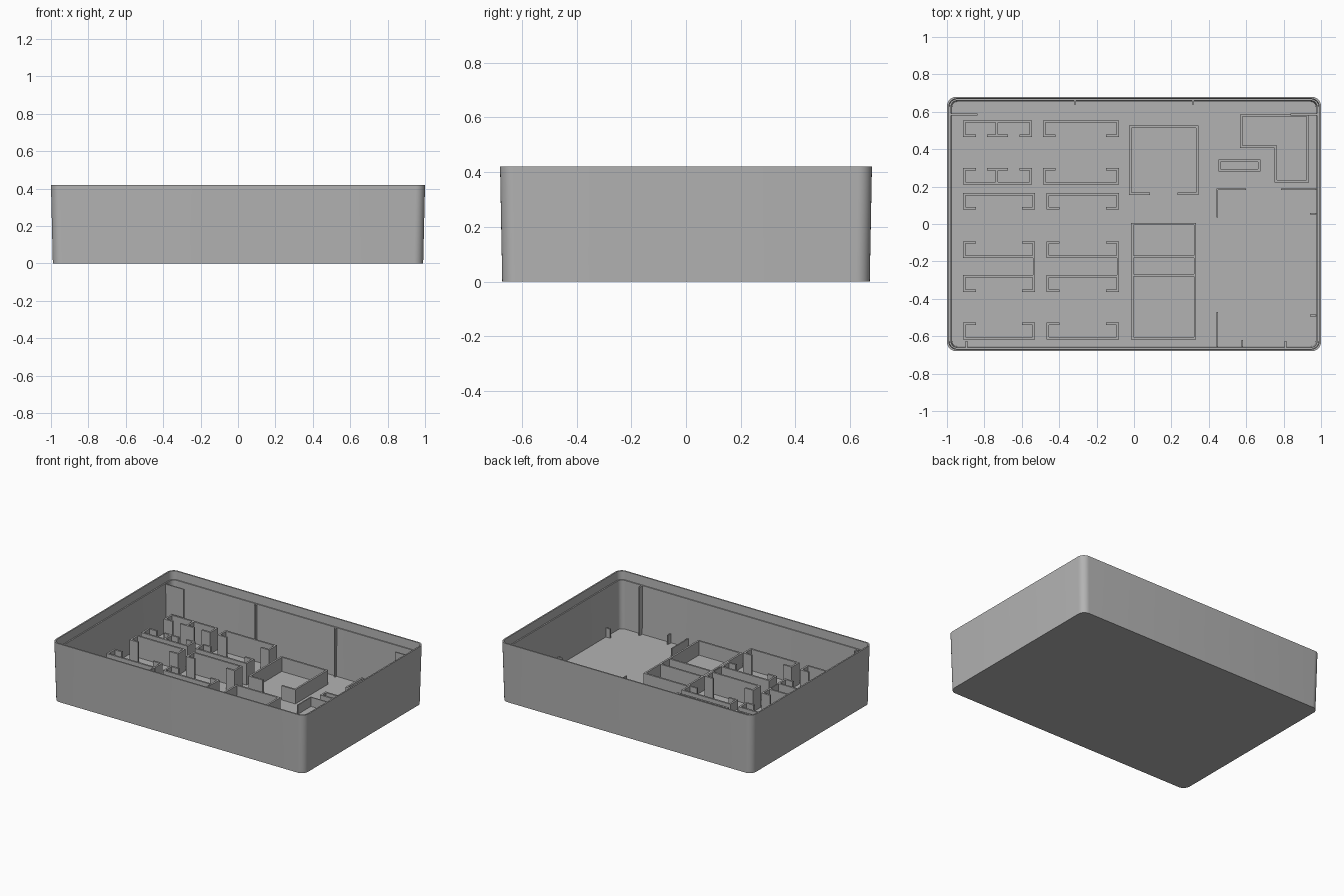
import bpy, bmesh, math

cube = bpy.data.objects.get("Cube")
if cube:
    bpy.data.objects.remove(cube, do_unlink=True)

grey = bpy.data.materials.new("plain grey")
grey.use_nodes = True
COLOUR = (0.45, 0.45, 0.45, 1)
grey.diffuse_color = COLOUR
grey.node_tree.nodes["Principled BSDF"].inputs["Base Color"].default_value = COLOUR

FLOOR = 0.015   # floor thickness
T = 0.013       # divider thickness
LEDGE = 0.36    # height of the lid seat
TALL, MID, LOW, STUB = 0.168, 0.116, 0.1, 0.08


def finish(bm, name):
    bmesh.ops.recalc_face_normals(bm, faces=bm.faces)
    mesh = bpy.data.meshes.new(name)
    bm.to_mesh(mesh)
    bm.free()
    mesh.materials.append(grey)
    obj = bpy.data.objects.new(name, mesh)
    bpy.context.collection.objects.link(obj)
    return obj


def rounded_loop(bm, hx, hy, r, z, steps=8):
    verts = []
    for i, (sx, sy) in enumerate([(1, 1), (-1, 1), (-1, -1), (1, -1)]):
        for k in range(steps + 1):
            a = (i + k / steps) * math.pi / 2
            verts.append(bm.verts.new((sx * (hx - r) + r * math.cos(a),
                                       sy * (hy - r) + r * math.sin(a), z)))
    return verts


def box(bm, x0, x1, y0, y1, top):
    r = bmesh.ops.create_cube(bm, size=1)
    for v in r["verts"]:
        v.co.x = x1 if v.co.x > 0 else x0
        v.co.y = y1 if v.co.y > 0 else y0
        v.co.z = top if v.co.z > 0 else FLOOR / 2


def path(bm, points, top, t=T):
    """Axis-aligned wall following the points."""
    h = t / 2
    for (ax, ay), (bx, by) in zip(points, points[1:]):
        box(bm, min(ax, bx) - h, max(ax, bx) + h,
            min(ay, by) - h, max(ay, by) + h, top)


def ring(bm, x0, x1, y0, y1, top):
    path(bm, [(x0, y0), (x1, y0), (x1, y1), (x0, y1), (x0, y0)], top)


# Tapered tray: outside, rim, lid seat and inside in one loft
bm = bmesh.new()
sections = [(0.99, 0.672, 0.05, 0), (1.0, 0.68, 0.05, 0.42),
            (0.99, 0.67, 0.042, 0.42), (0.988, 0.668, 0.042, LEDGE),
            (0.979, 0.66, 0.035, LEDGE), (0.973, 0.655, 0.035, FLOOR)]
loops = [rounded_loop(bm, *s) for s in sections]
for a, b in zip(loops, loops[1:]):
    n = len(a)
    for i in range(n):
        j = (i + 1) % n
        bm.faces.new((a[i], a[j], b[j], b[i]))
bm.faces.new(loops[0])
bm.faces.new(loops[-1])
tray = finish(bm, "tray_shell")
bpy.context.view_layer.objects.active = tray
tray.select_set(True)
bpy.ops.object.shade_smooth_by_angle(angle=math.radians(30))
tray.select_set(False)

# Hooked holders: facing pairs, each a long wall with inturned ends
FOOT = 0.055
pairs = [("back", 0.548, 0.217, [(-0.907, -0.552), (-0.48, -0.087)]),
         ("middle", 0.16, -0.175, [(-0.907, -0.537), (-0.46, -0.087)]),
         ("front", -0.28, -0.61, [(-0.907, -0.537), (-0.46, -0.087)])]
for name, upper, lower, spans in pairs:
    bm = bmesh.new()
    for x0, x1 in spans:
        for y, tip in ((upper, upper - 0.076), (lower, lower + 0.076)):
            path(bm, [(x0 + FOOT, tip), (x0, tip), (x0, y),
                      (x1, y), (x1, tip), (x1 - FOOT, tip)], TALL)
    if name == "back":
        # Middle T-shaped hooks
        for y, tip in ((upper, upper - 0.076), (lower, lower + 0.076)):
            path(bm, [(-0.733, y), (-0.733, tip)], TALL)
            path(bm, [(-0.78, tip), (-0.68, tip)], TALL)
    if name == "middle":
        # Links to the front pair
        for x in (-0.537, -0.087):
            path(bm, [(x, -0.175), (x, -0.28)], TALL, 0.008)
    finish(bm, name + "_holders")

# Square compartment with an open front
bm = bmesh.new()
path(bm, [(0.08, 0.162), (-0.02, 0.162), (-0.02, 0.52),
          (0.338, 0.52), (0.338, 0.162), (0.24, 0.162)], MID)
finish(bm, "open_compartment")

# Divided compartment
bm = bmesh.new()
ring(bm, -0.01, 0.326, -0.61, 0, MID)
for y in (-0.175, -0.275):
    path(bm, [(-0.01, y), (0.326, y)], MID)
finish(bm, "divided_compartment")

# L-shaped compartment and small slot
bm = bmesh.new()
path(bm, [(0.573, 0.58), (0.573, 0.412), (0.757, 0.412), (0.757, 0.228),
          (0.929, 0.228), (0.929, 0.58), (0.573, 0.58)], LOW)
finish(bm, "corner_compartment")
bm = bmesh.new()
ring(bm, 0.457, 0.669, 0.288, 0.338, 0.06)
finish(bm, "small_slot")

# Open bay marked by low walls and stubs
bm = bmesh.new()
path(bm, [(0.445, 0.04), (0.445, 0.187), (0.595, 0.187)], STUB, 0.008)
path(bm, [(0.79, 0.187), (0.975, 0.187)], STUB, 0.008)
path(bm, [(0.445, -0.475), (0.445, -0.657)], STUB, 0.008)
path(bm, [(0.58, -0.625), (0.58, -0.657)], STUB, 0.008)
for y in (0.055, -0.49):
    path(bm, [(0.945, y), (0.975, y)], STUB, 0.01)
finish(bm, "bay_walls")

# Full-height ribs and corner fins up to the lid seat
bm = bmesh.new()
for x in (-0.315, 0.315):
    path(bm, [(x, 0.645), (x, 0.66)], LEDGE, 0.01)
for x in (-0.895, 0.81):
    path(bm, [(x, -0.63), (x, -0.66)], LEDGE, 0.01)
for s in (-1, 1):
    path(bm, [(s * 0.84, 0.585), (s * 0.98, 0.585)], LEDGE - 0.005, 0.009)
finish(bm, "tall_ribs")
